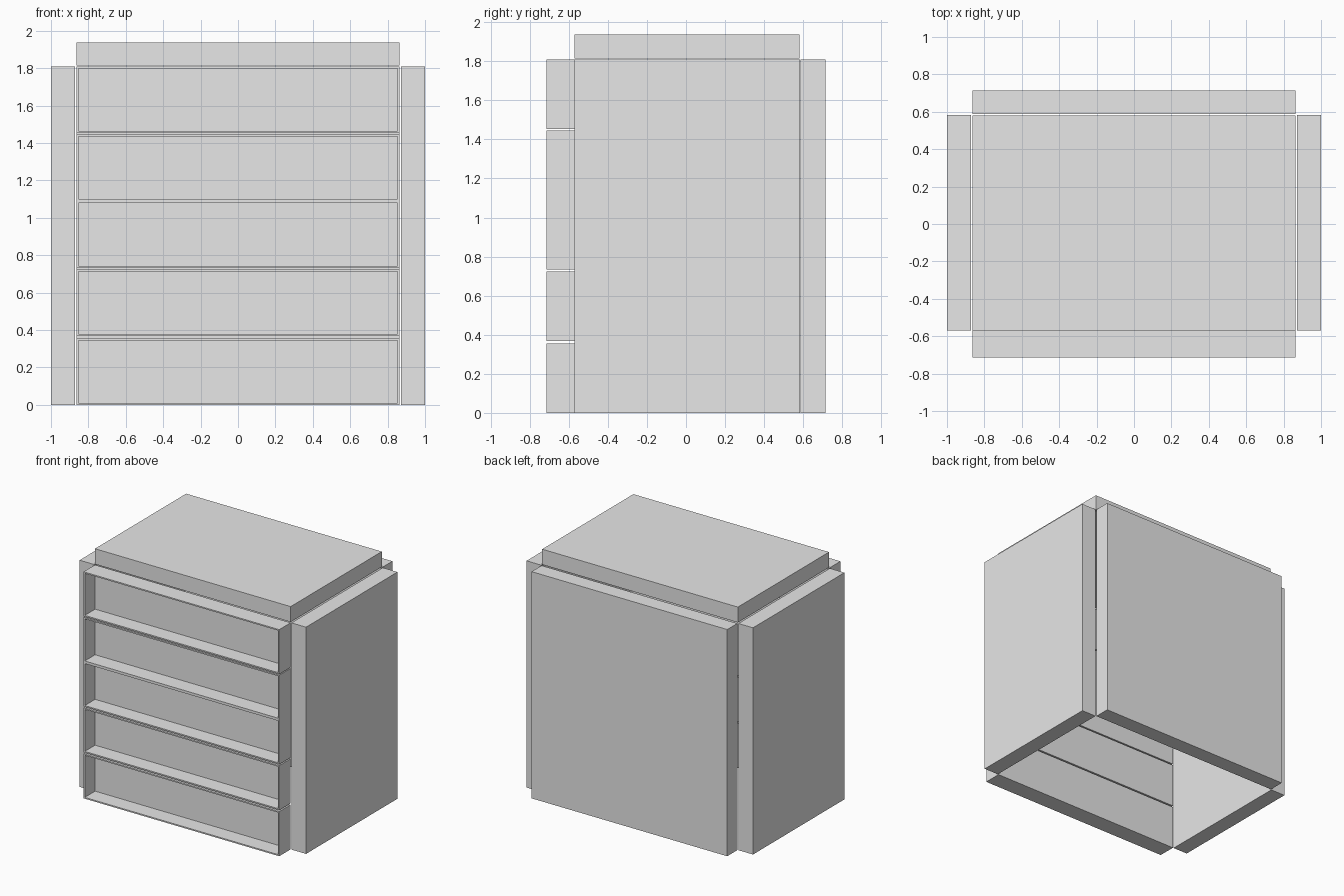
import bpy
import bmesh
from mathutils import Vector

cube = bpy.data.objects.get("Cube")
if cube:
    bpy.data.objects.remove(cube, do_unlink=True)

# One plain grey for the whole cabinet
grey = bpy.data.materials.new("plain_grey")
grey.use_nodes = True
colour = (0.8, 0.8, 0.8, 1)
grey.diffuse_color = colour
grey.node_tree.nodes["Principled BSDF"].inputs["Base Color"].default_value = colour


def box(name, low, high, rim=0, recess=0):
    """Box between two corners; a rim gives it a recessed front."""
    low, high = Vector(low), Vector(high)
    bm = bmesh.new()
    bmesh.ops.create_cube(bm, size=1)
    size, centre = high - low, (low + high) / 2
    for v in bm.verts:
        v.co = Vector(a * b for a, b in zip(v.co, size)) + centre
    if rim:
        bm.normal_update()
        front = min(bm.faces, key=lambda f: f.normal.y)
        bmesh.ops.inset_region(bm, faces=[front], thickness=rim)
        floor = bmesh.ops.extrude_face_region(bm, geom=[front])["geom"]
        verts = [g for g in floor if isinstance(g, bmesh.types.BMVert)]
        bmesh.ops.translate(bm, verts=verts, vec=(0, recess, 0))
        if front.is_valid:
            bmesh.ops.delete(bm, geom=[front], context="FACES_ONLY")
    bmesh.ops.recalc_face_normals(bm, faces=bm.faces)
    mesh = bpy.data.meshes.new(name)
    bm.to_mesh(mesh)
    bm.free()
    mesh.materials.append(grey)
    obj = bpy.data.objects.new(name, mesh)
    bpy.context.collection.objects.link(obj)
    return obj


HALF = 0.864      # half width of top, back and drawers
HEIGHT = 1.81     # height of the upright panels
FRONT, REAR = -0.57, 0.583

# Solid panels, open underneath
box("top_panel", (-HALF, FRONT, 1.815), (HALF, 0.58, 1.938))
box("back_panel", (-HALF, 0.587, 0), (HALF, 0.714, HEIGHT))
box("left_panel", (0.871, FRONT, 0), (1, REAR, HEIGHT))
box("right_panel", (-1, FRONT, 0), (-0.871, REAR, HEIGHT))

# Five stacked drawer fronts, each a shallow tray
for i, bottom in enumerate((0, 0.367, 0.733, 1.089, 1.453)):
    box(f"drawer_front_{i + 1}", (-HALF, -0.714, bottom),
        (HALF, FRONT, bottom + 0.356), rim=0.015, recess=0.13)
